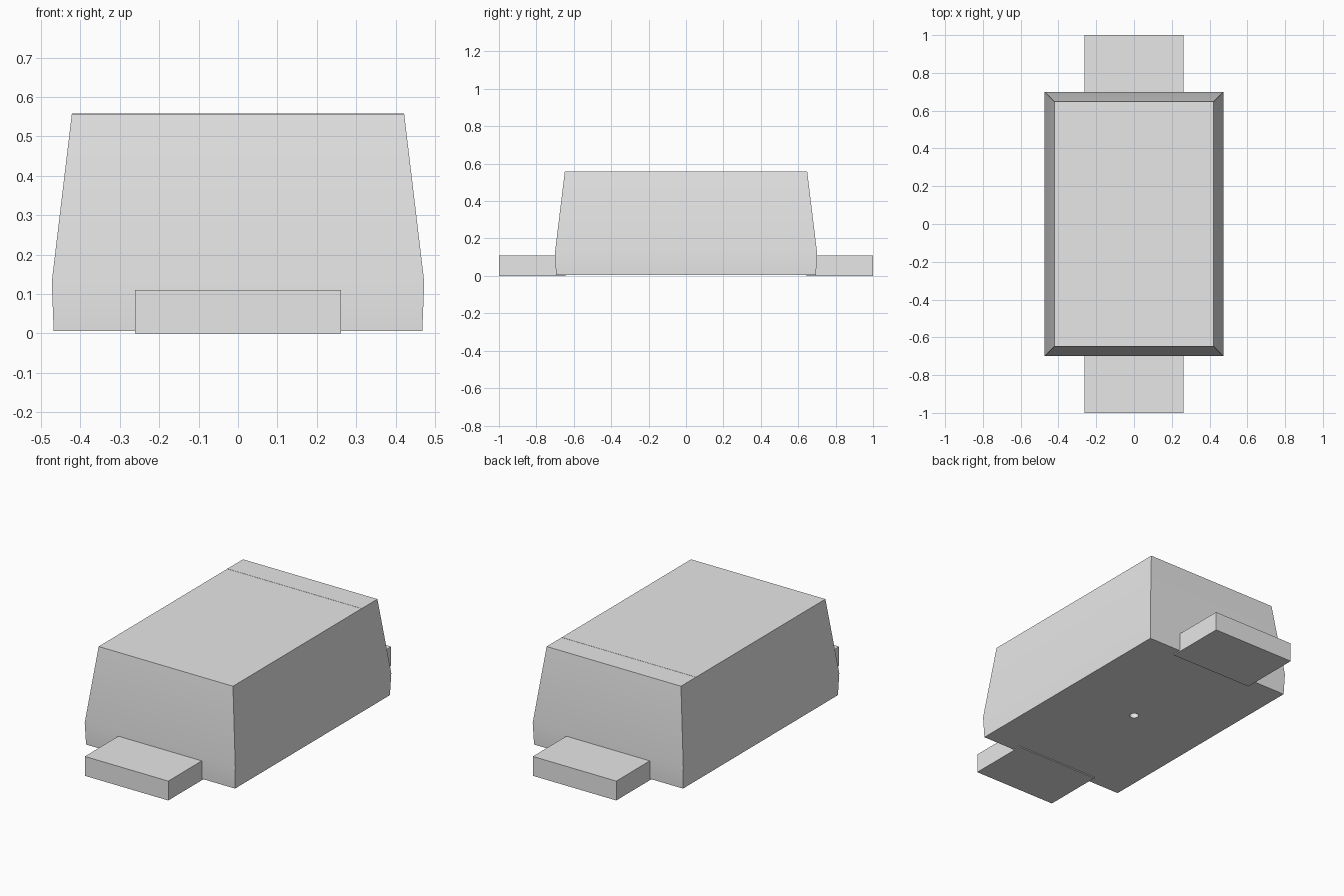
import bpy
import bmesh
import math

cube = bpy.data.objects.get("Cube")
if cube:
    bpy.data.objects.remove(cube, do_unlink=True)

grey = bpy.data.materials.new("light_grey")
grey.use_nodes = True
grey.diffuse_color = (0.8, 0.8, 0.8, 1)
grey.node_tree.nodes["Principled BSDF"].inputs["Base Color"].default_value = (0.8, 0.8, 0.8, 1)


def add_object(name, bm):
    bmesh.ops.recalc_face_normals(bm, faces=bm.faces[:])
    mesh = bpy.data.meshes.new(name)
    bm.to_mesh(mesh)
    bm.free()
    mesh.materials.append(grey)
    obj = bpy.data.objects.new(name, mesh)
    bpy.context.collection.objects.link(obj)
    return obj


def box(name, x, y, z):
    """Box spanning the given (low, high) ranges."""
    bm = bmesh.new()
    bmesh.ops.create_cube(bm, size=1)
    for v in bm.verts:
        v.co = [r[0] if c < 0 else r[1] for c, r in zip(v.co, (x, y, z))]
    return add_object(name, bm)


# Moulded body: stacked rectangles of half width, half length and height
bm = bmesh.new()
rings = []
for hx, hy, z in ((0.468, 0.695, 0.006), (0.473, 0.70, 0.13), (0.422, 0.648, 0.557)):
    rings.append([bm.verts.new((sx * hx, sy * hy, z))
                  for sx, sy in ((-1, -1), (1, -1), (1, 1), (-1, 1))])
for low, high in zip(rings, rings[1:]):
    for i in range(4):
        j = (i + 1) % 4
        bm.faces.new((low[i], low[j], high[j], high[i]))
bm.faces.new(rings[0][::-1])
bm.faces.new(rings[-1])
body = add_object("body", bm)

# Small round recess in the underside
bm = bmesh.new()
bmesh.ops.create_cone(bm, cap_ends=True, segments=16, radius1=0.024,
                      radius2=0.024, depth=0.08)
cutter = add_object("recess_cutter", bm)
cutter.hide_render = True
cutter.hide_set(True)
cut = body.modifiers.new("recess", "BOOLEAN")
cut.object = cutter
cut.operation = "DIFFERENCE"
cut.solver = "EXACT"

# Flat leads at both ends
box("front_lead", (-0.262, 0.262), (-1, -0.645), (0, 0.11))
box("back_lead", (-0.262, 0.262), (0.645, 1), (0, 0.11))

# Thin polarity line across the top
box("polarity_line", (-0.422, 0.422), (0.506, 0.514), (0.555, 0.558))

# Soft shading over the shallow kink, sharp corners elsewhere
bpy.ops.object.select_all(action="DESELECT")
body.select_set(True)
bpy.context.view_layer.objects.active = body
bpy.ops.object.shade_smooth_by_angle(angle=math.radians(30))
